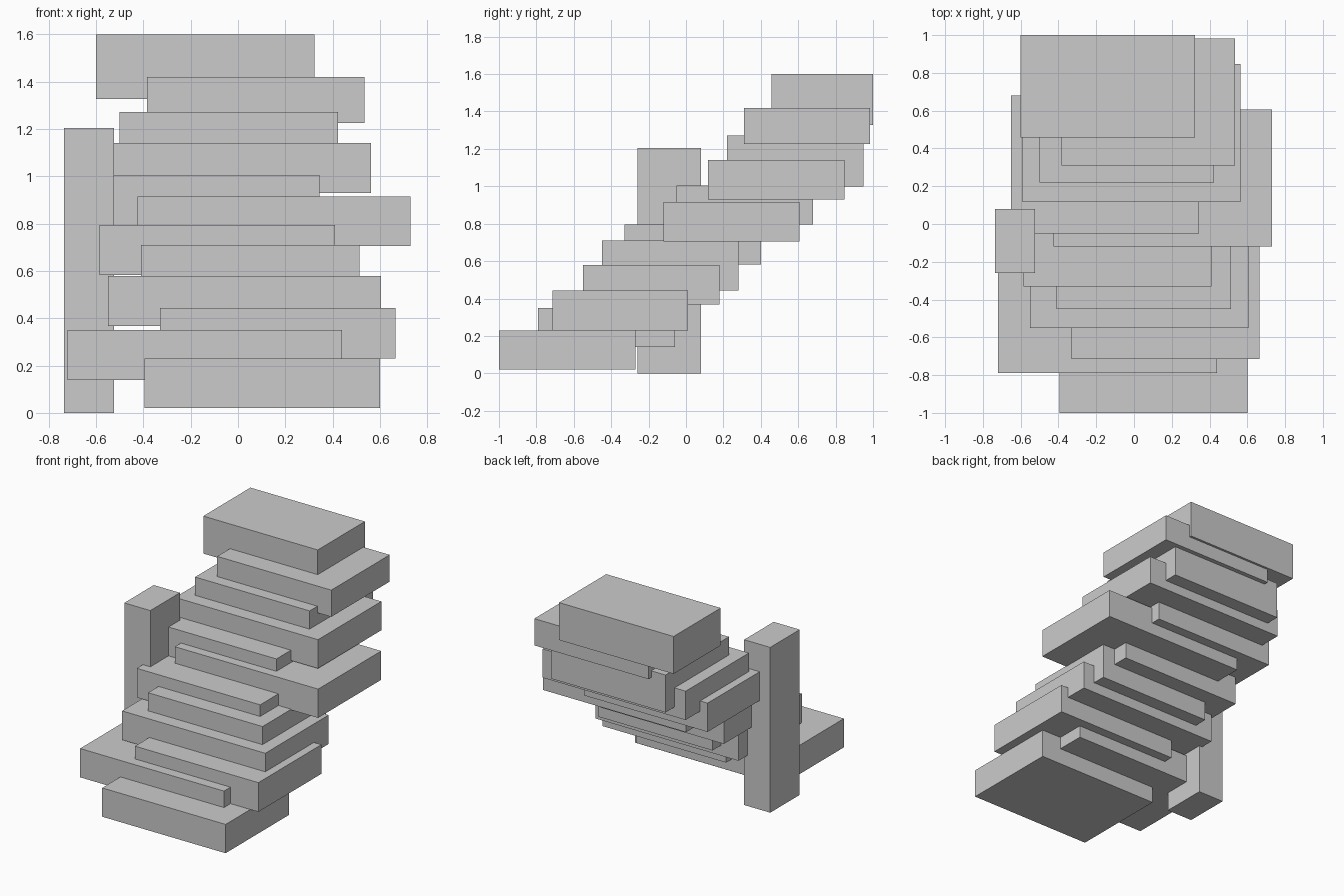
import bpy
from mathutils import Vector


def block(name, x, y, z):
    """Box spanning the given (min, max) ranges."""
    bpy.ops.mesh.primitive_cube_add(size=1)
    o = bpy.context.object
    o.name = name
    size = Vector((x[1] - x[0], y[1] - y[0], z[1] - z[0]))
    centre = Vector((sum(x), sum(y), sum(z))) / 2
    for v in o.data.vertices:
        v.co = v.co * size + centre
    return o


# staggered stair slabs, bottom to top: x range, y range, z range
slabs = [
    ((-0.395, 0.60), (-1.00, -0.27), (0.02, 0.23)),
    ((-0.72, 0.44), (-0.79, -0.06), (0.14, 0.35)),
    ((-0.33, 0.665), (-0.715, 0.01), (0.23, 0.443)),
    ((-0.55, 0.605), (-0.55, 0.18), (0.367, 0.578)),
    ((-0.41, 0.513), (-0.45, 0.28), (0.443, 0.71)),
    ((-0.585, 0.41), (-0.33, 0.40), (0.583, 0.795)),
    ((-0.425, 0.73), (-0.12, 0.607), (0.705, 0.915)),
    ((-0.65, 0.345), (-0.05, 0.68), (0.795, 1.005)),
    ((-0.59, 0.563), (0.117, 0.847), (0.93, 1.14)),
    ((-0.50, 0.423), (0.22, 0.95), (1.00, 1.273)),
    ((-0.385, 0.535), (0.31, 0.983), (1.225, 1.42)),
    ((-0.60, 0.323), (0.457, 1.00), (1.327, 1.60)),
]
for i, (x, y, z) in enumerate(slabs, 1):
    block(f"step_slab_{i:02d}", x, y, z)

# upright post on the left side
block("side_post", (-0.735, -0.525), (-0.26, 0.08), (0.0, 1.205))
